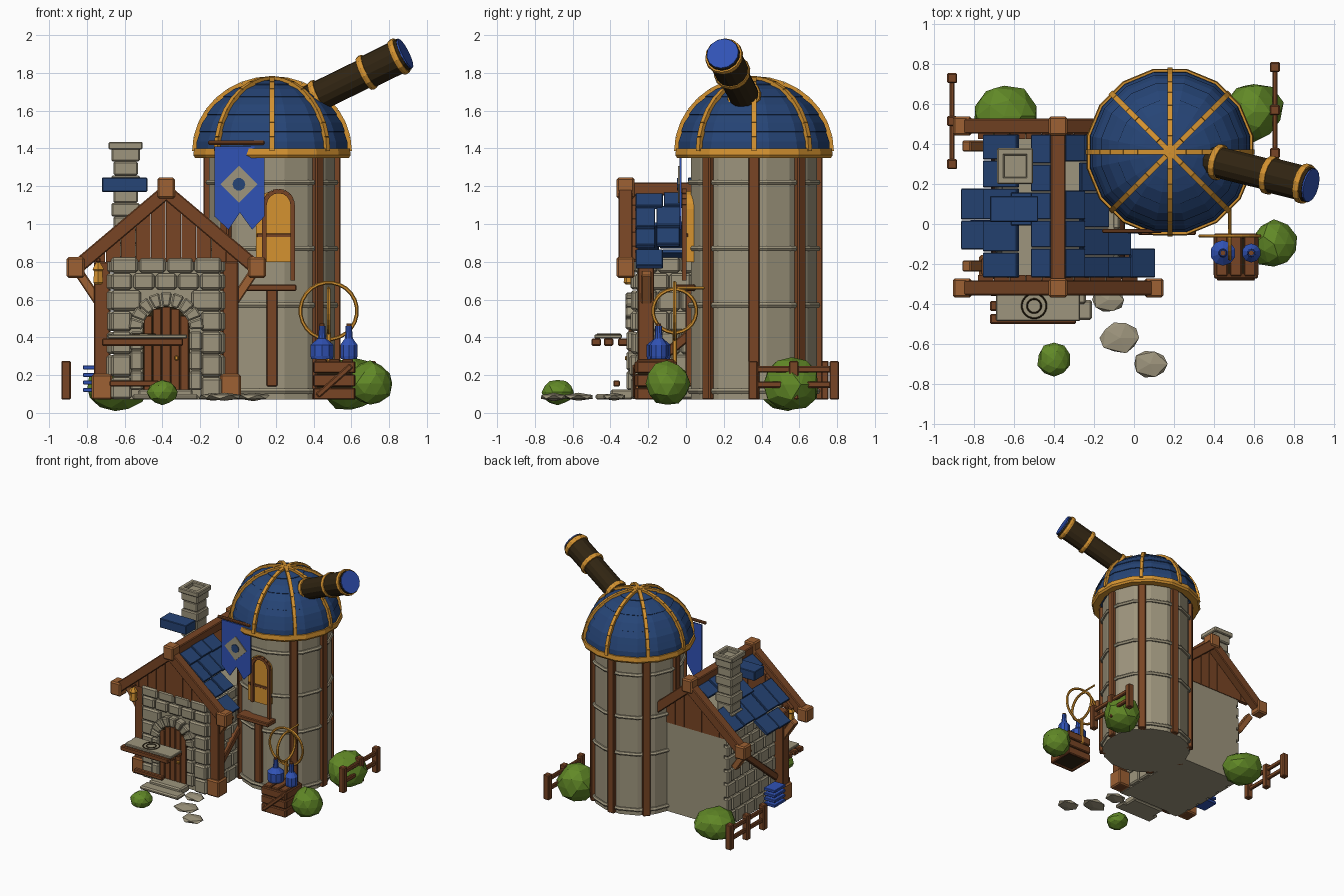
import bpy, bmesh, math, random
from math import sin, cos, pi
from mathutils import Vector as V, Matrix

if "Cube" in bpy.data.objects:
    bpy.data.objects.remove(bpy.data.objects["Cube"])
random.seed(4)

def mat(name, r, g, b):
    m = bpy.data.materials.new(name)
    m.diffuse_color = (r, g, b, 1)
    m.use_nodes = True
    m.node_tree.nodes["Principled BSDF"].inputs["Base Color"].default_value = m.diffuse_color
    return m

STONE = mat("stone", .34, .30, .205)
WOOD = mat("wood", .19, .06, .018)
LIGHT = mat("light wood", .34, .12, .033)
GOLD = mat("gold", .66, .29, .03)
NAVY = mat("roof blue", .019, .058, .18)
BLUE = mat("bright blue", .03, .085, .46)
DARK = mat("dark brown", .03, .018, .006)
GREEN = mat("leaf green", .12, .25, .02)

def finish(name, m, bm, bevel=0):
    bmesh.ops.remove_doubles(bm, verts=bm.verts, dist=1e-5)
    bmesh.ops.recalc_face_normals(bm, faces=bm.faces)
    me = bpy.data.meshes.new(name)
    bm.to_mesh(me); bm.free()
    me.materials.append(m)
    ob = bpy.data.objects.new(name, me)
    bpy.context.collection.objects.link(ob)
    if bevel:
        md = ob.modifiers.new("bevel", 'BEVEL')
        md.width, md.segments = bevel, 1
    return ob

def box(name, m, lo, hi, bevel=.006, rot=None):
    lo, hi = V(lo), V(hi)
    bm = bmesh.new()
    bmesh.ops.create_cube(bm, size=1, matrix=Matrix.Diagonal((*(hi - lo), 1)))
    ob = finish(name, m, bm, bevel)
    ob.location = (lo + hi) / 2
    if rot: ob.rotation_euler = rot
    return ob

def beam(name, m, p, q, w, h, bevel=.006):
    p, q = V(p), V(q)
    d = (q - p).normalized()
    s = d.cross(V((0, 0, 1)))
    s = s.normalized() if s.length > .01 else V((1, 0, 0))
    u = s.cross(d)
    R = Matrix((s * w, d * (q - p).length, u * h)).transposed().to_4x4()
    bm = bmesh.new()
    bmesh.ops.create_cube(bm, size=1, matrix=Matrix.Translation((p + q) / 2) @ R)
    return finish(name, m, bm, bevel)

def lathe(name, m, prof, n, loc=(0, 0, 0), axis=(0, 0, 1), closed=False, smooth=False):
    R = Matrix.Translation(loc) @ V(axis).to_track_quat('Z', 'Y').to_matrix().to_4x4()
    bm = bmesh.new()
    rings = [[bm.verts.new(R @ V((r * cos(2*pi*(i+.5)/n), r * sin(2*pi*(i+.5)/n), z))) for i in range(n)] for r, z in prof]
    for a in range(len(rings) - (0 if closed else 1)):
        A, B = rings[a], rings[(a + 1) % len(rings)]
        for i in range(n):
            bm.faces.new((A[i], A[(i+1) % n], B[(i+1) % n], B[i]))
    if not closed:
        for k in (0, -1):
            if prof[k][0] > 1e-4: bm.faces.new(rings[k])
    return finish(name, m, bm)

def ring(name, m, loc, R, r, n=24, axis=(0, 0, 1), k=6):
    return lathe(name, m, [(R + r*cos(2*pi*i/k), r*sin(2*pi*i/k)) for i in range(k)], n, loc, axis, True)

def plate(name, m, pts, y, t, bevel=0):
    """xz outline pulled along +y by t"""
    bm = bmesh.new()
    f = bm.faces.new([bm.verts.new((x, y, z)) for x, z in pts])
    e = bmesh.ops.extrude_face_region(bm, geom=[f])
    bmesh.ops.translate(bm, vec=(0, t, 0), verts=[g for g in e['geom'] if isinstance(g, bmesh.types.BMVert)])
    return finish(name, m, bm, bevel)

def arch(cx, r, z0, z1, n=10):
    return [(cx - r, z0), (cx + r, z0)] + [(cx + r*cos(pi*i/n), z1 + r*sin(pi*i/n)) for i in range(n + 1)]

# --- tower ---
TX, TY, Z0 = .18, .36, .07
lathe("tower_wall", STONE, [(.34, Z0), (.34, 1.37)], 16, (TX, TY, 0))
for z in (.115, .57, .87, 1.22):
    ring("tower_stone_band", STONE, (TX, TY, z), .343, .016, 16)
for i in range(8):
    a = i * pi / 4
    top = .66 if i == 6 else 1.36
    x, y = TX + .338*cos(a), TY + .338*sin(a)
    p = box("tower_post", WOOD, (x-.025, y-.03, .14 if i == 6 else Z0), (x+.025, y+.03, top), .006, (0, 0, a))
# --- dome with stepped panels, rim and ribs ---
prof = [(.40, 1.38)]
lev = [0, 16, 31, 50, 70, 90]
for a, b in zip(lev, lev[1:]):
    for t, g in ((a, 1.0), ((a + b) / 2, 1.0), (b, 1.0 if b == 90 else .985)):
        t = math.radians(t)
        prof.append((.41*cos(t)*g if t < 1.57 else 0, 1.385 + .38*sin(t)*g))
lathe("dome", NAVY, prof, 16, (TX, TY, 0))
lathe("dome_rim", GOLD, [(.36, 1.35), (.415, 1.35), (.425, 1.365), (.42, 1.40), (.36, 1.40)], 16, (TX, TY, 0), closed=True)
for i in range(8):
    a = i * pi / 4
    pts = [V((TX + .41*cos(t)*cos(a), TY + .41*cos(t)*sin(a), 1.385 + .385*sin(t))) for t in (j*pi/16 for j in range(9))]
    for p, q in zip(pts, pts[1:]):
        beam("dome_rib", GOLD, p, q, .026, .026, 0)
lathe("dome_cap", GOLD, [(.035, 1.755), (.03, 1.782)], 8, (TX, TY, 0))

# --- telescope ---
A, B = V((.33, .332, 1.63)), V((.88, .195, 1.9))
D = (B - A).normalized(); L = (B - A).length
lathe("telescope_tube", DARK, [(.08, 0), (.08, L*.6), (.09, L*.66), (.09, L)], 14, A, D)
for t, r in ((.17, .088), (.64, .095), (.95, .099)):
    lathe("telescope_ring", GOLD, [(.07, -.016), (r, -.016), (r+.004, 0), (r, .016), (.07, .016)], 14, A + D*L*t, D, True)
lathe("telescope_lens", BLUE, [(.086, 0), (.086, .008)], 14, B, D)

# --- house body ---
HX = -.38
box("house_walls", STONE, (-.66, -.26, Z0), (-.10, .45, .82), 0)
zs = [Z0, .19, .31, .43, .54, .65, .74, .825]
for r, (a, b) in enumerate(zip(zs, zs[1:])):
    # front blocks leave room for the door
    half = .18 if b < .55 else (.13 if b < .66 else 0)
    spans = [(-.675, HX - half), (HX + half, -.085)] if half else [(-.675, -.085)]
    for s, e in spans:
        n = max(1, round((e - s) / .14)) + (1 if not half and r % 2 else 0)
        for i in range(n):
            box("front_stone", STONE, (s + (e-s)*i/n + .003, -.29 - random.random()*.01, a + .003), (s + (e-s)*(i+1)/n - .003, -.25, b - .003), .012)
    # side blocks in running bond
    ys = [-.27] + [-.27 + .12*(k + .5*(r % 2)) for k in range(1, 6)] + [.45]
    for c, d in zip(ys, ys[1:]):
        for x in (-.67, -.09):
            box("side_stone", STONE, (x-.02-random.random()*.006, c + .003, a + .003), (x + .02, d - .003, b - .003), .01)

# --- arched door with stone surround ---
plate("door_back", DARK, arch(HX, .125, .12, .44), -.295, .02)
for i in range(5):
    x0 = HX - .12 + i*.048
    h = .44 + math.sqrt(max(0, .12**2 - (x0 + .024 - HX)**2))
    box("door_plank", WOOD, (x0 + .002, -.305, .12), (x0 + .046, -.28, h), .003)
for i in range(9):
    t0, t1 = pi*i/9 + .02, pi*(i+1)/9 - .02
    pts = [(HX + r*cos(t), .44 + r*sin(t)) for r, t in ((.125, t0), (.2, t0), (.2, t1), (.125, t1))]
    plate("arch_stone", STONE, pts, -.32, .06, .008)
for s in (-1, 1):
    for z in (.12, .225, .33):
        x = HX + s*.157
        box("door_jamb_stone", STONE, (x-.033, -.315, z), (x+.033, -.26, z+.102), .01)
lathe("door_knob", GOLD, [(0, -.014), (.012, -.008), (.012, .008), (0, .014)], 8, (-.325, -.312, .29))
box("upper_step", STONE, (-.53, -.40, Z0), (-.24, -.28, .125), .01)
box("lower_step", STONE, (-.56, -.48, Z0), (-.21, -.38, .10), .01)

# --- gables of vertical planks, barge boards, ridge ---
def slope(d): return 1.19 - .9*d      # roof height at distance d from ridge
for y in (-.285, .425):
    for i in range(10):
        a, b = -.40 + i*.08, -.40 + i*.08 + .077
        pts = [(HX+a, .80), (HX+b, .80), (HX+b, slope(abs(b))-.02), (HX+a, slope(abs(a))-.02)]
        plate("gable_plank", WOOD, pts, y, .03)
for y in (-.32, .49):
    for s in (-1, 1):
        beam("barge_board", WOOD, (HX, y, 1.17), (HX + s*.48, y, .765), .075, .075)
        x = HX + s*.48
        box("eave_block", LIGHT, (x-.047, y-.048, .715), (x+.047, y+.048, .825), .01)
    box("ridge_block", LIGHT, (HX-.047, y-.048, 1.135), (HX+.047, y+.048, 1.245), .01)
box("ridge_beam", WOOD, (HX-.037, -.32, 1.15), (HX+.037, .49, 1.22))

# --- roof tiles: side, near and far distance from ridge, y range, lift ---
def tile(s, d0, d1, y0, y1, up=0):
    beam("roof_tile", NAVY, (HX + s*d0, (y0+y1)/2, slope(d0) - .01 + up), (HX + s*d1, (y0+y1)/2, slope(d1) + .015 + up), y1 - y0 - .006, .026, .004)
def row(s, d0, d1, ys):
    for k, (a, b) in enumerate(zip(ys, ys[1:])): tile(s, d0, d1, a, b, .006*(k % 2))
row(-1, .03, .13, (-.27, -.12, .02, .16, .30, .45))
row(-1, .12, .23, (-.01, .16))
row(-1, .20, .37, (-.27, -.14, .02, .18, .32, .45))
row(-1, .36, .48, (-.13, .02, .18))
row(1, .03, .13, (-.27, -.12, .02, .17))
row(1, .03, .13, (.31, .45))
row(1, .11, .25, (-.27, -.16, -.02, .16, .31, .45))
row(1, .24, .36, (-.27, -.16, -.03))
row(1, .36, .48, (-.27, -.12))
box("loose_tile", NAVY, (-.72, .01, 1.17), (-.48, .14, 1.245), .004)
for z in (.11, .15, .19, .23):
    box("spare_tile", BLUE, (-.82, -.12, z), (-.72, .02, z+.022), .003)

# --- chimney ---
CX, CY = -.595, .29
for i in range(8):
    h = .075 if i % 2 else .065
    box("chimney_stone", STONE, (CX-h, CY-h, .82 + i*.073), (CX+h, CY+h, .82 + (i+1)*.073), .008)
for s in (-1, 1):
    box("chimney_cap_side", STONE, (CX + s*.072-.018, CY-.09, 1.395), (CX + s*.072+.018, CY+.09, 1.435))
    box("chimney_cap_end", STONE, (CX-.09, CY + s*.072-.018, 1.395), (CX+.09, CY + s*.072+.018, 1.435))

# --- corner posts, brackets, wall braces ---
for s in (-1, 1):
    x = HX + s*.34
    box("corner_post", WOOD, (x-.042, -.255, Z0), (x+.042, -.17, .80))
    box("post_foot", LIGHT, (x-.055, -.275, Z0), (x+.055, -.155, .205), .01)
    for y in (-.21, .39):
        beam("eave_bracket", LIGHT, (x, y, .56), (x + s*.12, y, .74), .055, .05)
    beam("wall_brace", WOOD, (HX + s*.315, -.17, .26), (HX + s*.315, .34, .68), .04, .05)

# --- lantern ---
lathe("lantern", GOLD, [(.02, .68), (.03, .69), (.025, .75), (.035, .76), (.01, .80)], 6, (-.74, -.30, 0))
beam("lantern_arm", WOOD, (-.74, -.24, .81), (-.74, -.33, .81), .025, .025)

# --- star table in front of the door ---
box("table_top", STONE, (-.69, -.485, .395), (-.27, -.34, .415), .004)
for y in (-.475, -.41, -.335):
    box("table_rail", WOOD, (-.72, y-.025, .355), (-.29, y+.025, .394))
for r in (.062, .035):
    ring("table_dial", DARK, (-.50, -.41, .416), r, .004, 20, k=4)
box("low_rail", WOOD, (-.68, -.385, .14), (-.42, -.35, .172))

# --- banner ---
beam("banner_rod", WOOD, (-.16, -.035, 1.43), (.14, -.035, 1.43), .022, .022)
plate("banner", BLUE, [(-.125, 1.41), (.14, 1.41), (.14, 1.04), (.075, .97), (.01, 1.06), (-.05, .97), (-.125, 1.04)], -.035, .01)
plate("banner_diamond", STONE, [(.005 + .098*cos(k*pi/2), 1.21 + .098*sin(k*pi/2)) for k in range(4)], -.042, .007)
plate("banner_moon", NAVY, [(.005 + .034*cos(k*pi/5), 1.21 + .034*sin(k*pi/5)) for k in range(10)], -.048, .006)

# --- tower window and ledge ---
plate("window_pane", GOLD, arch(.19, .095, .80, 1.08), -.005, .05)
P = [(.215 + .075*cos(pi*i/8), 1.10 + .075*sin(pi*i/8)) for i in range(9)]
P = [(.29, .70)] + P + [(.14, .80)]
for (a, b), (c, d) in zip(P, P[1:]):
    beam("window_frame", WOOD, (a, -.01, b), (c, -.01, d), .024, .024, 0)
box("window_bar", WOOD, (.10, -.012, .93), (.29, .01, .95), .002)
box("window_ledge", WOOD, (.02, -.055, .645), (.31, .05, .68))

# --- ring instrument ---
ring("wide_hoop", GOLD, (.48, -.06, .54), .15, .01, 24, (0, 1, 0))
ring("cross_hoop", GOLD, (.48, -.06, .54), .115, .01, 24, (1, 0, 0))
beam("hoop_stand", GOLD, (.48, -.06, .2), (.48, -.06, .43), .025, .025)
beam("hoop_arm", GOLD, (.48, -.05, .66), (.48, .10, .66), .016, .016)

# --- crate and bottles ---
box("crate_core", DARK, (.415, -.255, .08), (.605, -.065, .265), 0)
for i in range(3):
    z = Z0 + i*.07
    for y in (-.26, -.06): box("crate_slat", WOOD, (.40, y-.012, z), (.62, y+.012, z+.063))
    for x in (.41, .61): box("crate_side_slat", WOOD, (x-.012, -.26, z), (x+.012, -.06, z+.063))
    box("crate_lid", WOOD, (.41 + i*.07, -.26, .262), (.47 + i*.07, -.06, .285))
beam("crate_diagonal", WOOD, (.42, -.275, .09), (.60, -.275, .25), .014, .03)
for x, w in ((.445, 1), (.587, .74)):
    lathe("bottle", BLUE, [(.06*w, .285), (.064*w, .30), (.064*w, .36), (.022, .395), (.018, .44), (.018, .46), (0, .46)], 10, (x, -.145, 0))
    lathe("bottle_cork", WOOD, [(.014, .45), (.014, .472)], 8, (x, -.145, 0))

# --- bushes and path stones ---
def blob(name, m, c, r, sub):
    bm = bmesh.new()
    bmesh.ops.create_icosphere(bm, subdivisions=sub, radius=1)
    for v in bm.verts:
        v.co *= random.uniform(.9, 1.05)
        v.co = V(c) + V([a*b for a, b in zip(v.co, r)])
    finish(name, m, bm)
for x, y, z, r, h in ((-.65, .54, .13, .165, .125), (.6, .56, .15, .15, .145), (.7, -.1, .155, .12, .12), (-.4, -.68, .11, .085, .068)):
    blob("bush", GREEN, (x, y, z), (r, r, h), 2)
for x, y, r in ((-.13, -.38, .09), (-.07, -.57, .11), (.08, -.70, .095)):
    blob("path_stone", STONE, (x, y, .085), (r, r*.8, .022), 1)

# --- fences ---
for x, y0 in ((-.91, .30), (.705, .355)):
    for k in range(3):
        y = y0 + k*.215
        box("fence_post", WOOD, (x-.025, y-.025, Z0), (x+.025, y+.025, .275))
    for z in (.15, .23):
        beam("fence_rail", WOOD, (x, y0-.02, z), (x, y0+.45, z), .025, .034)
